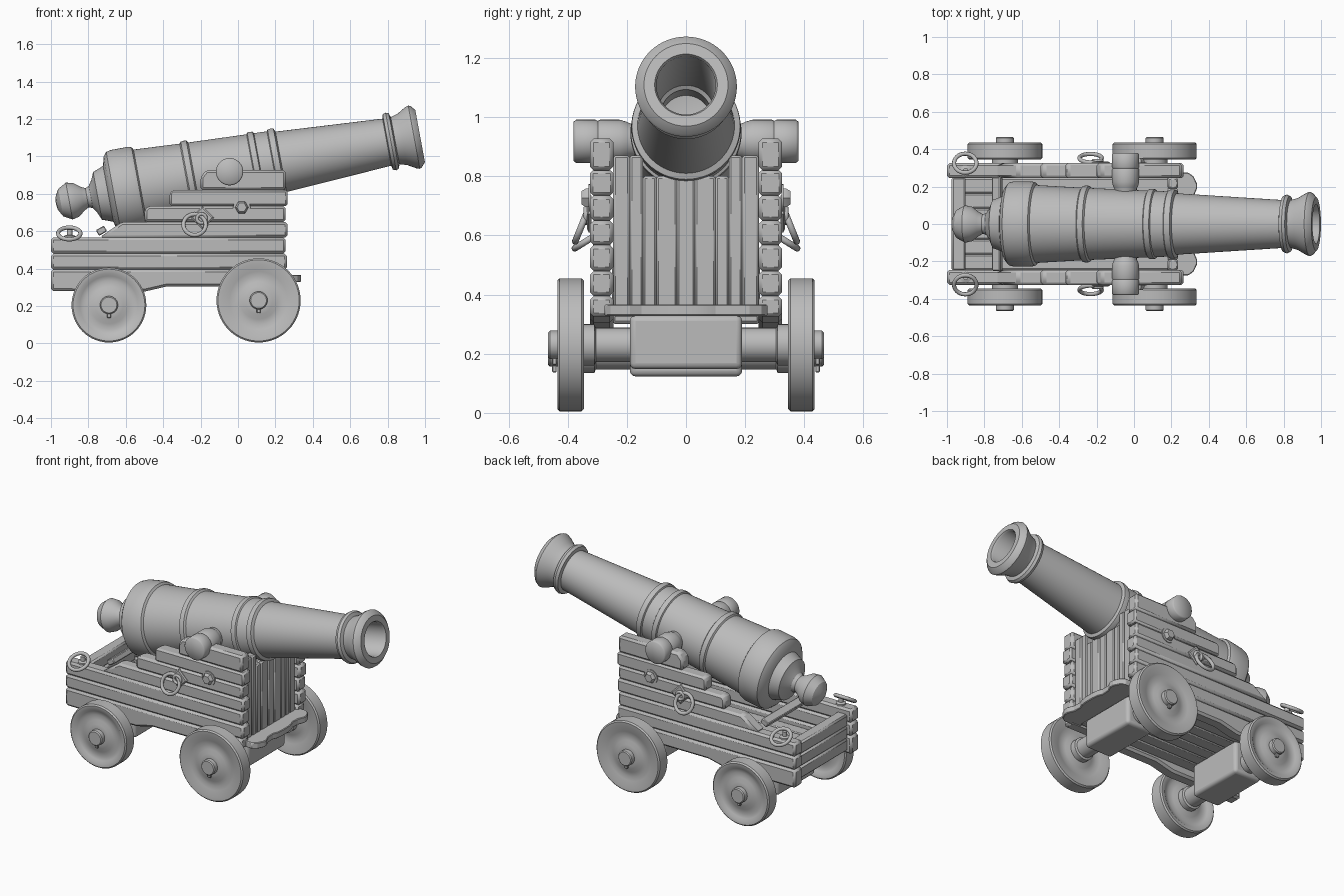
import bpy, bmesh, math
from mathutils import Matrix, Vector

if "Cube" in bpy.data.objects:
    bpy.data.objects.remove(bpy.data.objects["Cube"])

GREY = (0.5, 0.5, 0.5, 1)
mat = bpy.data.materials.new("plain grey")
mat.use_nodes = True
mat.diffuse_color = GREY
mat.node_tree.nodes["Principled BSDF"].inputs["Base Color"].default_value = GREY


def finish(name, bm, matrix=None, bevel=0, segments=1, angle=35):
    bmesh.ops.remove_doubles(bm, verts=bm.verts, dist=1e-5)
    bmesh.ops.recalc_face_normals(bm, faces=bm.faces)
    me = bpy.data.meshes.new(name)
    bm.to_mesh(me)
    bm.free()
    me.materials.append(mat)
    ob = bpy.data.objects.new(name, me)
    bpy.context.collection.objects.link(ob)
    if matrix:
        ob.matrix_world = matrix
    bpy.ops.object.select_all(action='DESELECT')
    ob.select_set(True)
    bpy.context.view_layer.objects.active = ob
    bpy.ops.object.shade_smooth_by_angle(angle=math.radians(angle))
    if bevel:
        m = ob.modifiers.new("edges", 'BEVEL')
        m.width, m.segments = bevel, segments
        m.limit_method = 'ANGLE'
    return ob


def lathe(name, profile, matrix, steps=48, angle=35):
    """Turn (radius, height) points about the local z axis."""
    bm = bmesh.new()
    vs = [bm.verts.new((r, 0, h)) for r, h in profile]
    es = [bm.edges.new(p) for p in zip(vs, vs[1:])]
    bmesh.ops.spin(bm, geom=vs + es, cent=(0, 0, 0), axis=(0, 0, 1),
                   angle=math.tau, steps=steps)
    return finish(name, bm, matrix, angle=angle)


def prism(name, pts, lo, hi, flat=False, bevel=0.0):
    """Extrude an x-z outline along y, or an x-y outline along z if flat."""
    bm = bmesh.new()
    f = bm.faces.new([bm.verts.new((a, b, lo) if flat else (a, lo, b)) for a, b in pts])
    g = bmesh.ops.extrude_face_region(bm, geom=[f])["geom"]
    d = Vector((0, 0, hi - lo) if flat else (0, hi - lo, 0))
    bmesh.ops.translate(bm, vec=d, verts=[v for v in g if isinstance(v, bmesh.types.BMVert)])
    return finish(name, bm, None, bevel, angle=20)


def box(name, x, y, z, bevel=0.006, segments=1):
    bm = bmesh.new()
    bmesh.ops.create_cube(bm, size=1)
    size = [b - a for a, b in (x, y, z)]
    mid = [(a + b) / 2 for a, b in (x, y, z)]
    bmesh.ops.scale(bm, vec=size, verts=bm.verts)
    return finish(name, bm, Matrix.Translation(mid), bevel, segments, 20)


def ring(name, centre, tilt, radius=0.06, thick=0.011):
    """Torus whose axis is y, tilted about x."""
    n = 12
    pts = [(radius + thick * math.cos(math.tau * i / n), thick * math.sin(math.tau * i / n))
           for i in range(n + 1)]
    return lathe(name, pts, Matrix.Translation(centre) @ Matrix.Rotation(tilt + math.pi / 2, 4, 'X'), 32, 60)


def along_y(x, z, side=1, y=0.0):
    return Matrix.Translation((x, y, z)) @ Matrix.Rotation(-side * math.pi / 2, 4, 'X')


# Barrel with knob, breech mouldings, rings, muzzle flare and bore
barrel = [(0, -.945), (.035, -.94), (.075, -.918), (.1, -.872), (.092, -.835), (.065, -.80),
          (.052, -.775), (.06, -.755), (.09, -.735), (.13, -.718), (.14, -.69), (.152, -.66),
          (.2, -.648), (.222, -.63), (.228, -.605), (.228, -.51), (.222, -.492), (.208, -.484),
          (.194, -.235), (.204, -.228), (.206, -.213), (.204, -.198), (.192, -.19),
          (.178, .125), (.186, .13), (.188, .145), (.186, .16), (.177, .165),
          (.174, .235), (.183, .24), (.185, .255), (.183, .272), (.164, .28),
          (.128, .855), (.15, .86), (.157, .877), (.15, .893), (.128, .9),
          (.14, .94), (.166, .985), (.172, 1.003), (.166, 1.015), (.142, 1.036),
          (.106, 1.036), (.1, 1.025), (.098, .5), (.085, .49), (.085, .38), (0, .36)]
lathe("barrel", barrel, Matrix.Translation((-.045, 0, .92)) @ Matrix.Rotation(math.radians(79.5), 4, 'Y'), 64, 30)

# Planks of each cheek, lowest first
planks = [
    [(-1, .28), (-.5, .277), (-.38, .305), (.05, .305), (.1, .325), (.25, .325), (.25, .395), (-1, .395)],
    [(-1, .395), (.262, .395), (.262, .48), (-1, .48)],
    [(-1, .48), (.255, .48), (.255, .567), (-1, .567)],
    [(-.74, .567), (.265, .567), (.265, .65), (-.62, .65)],
    [(-.5, .65), (.255, .65), (.255, .735), (-.48, .735), (-.5, .715)],
    [(-.365, .735), (.265, .735), (.265, .82), (-.35, .82), (-.365, .805)],
    [(-.2, .82), (.255, .82), (.255, .927), (-.17, .927), (-.2, .89)],
]

NUT = [(.036, 0), (.036, .014), (.026, .028), (0, .028)]
for s, side in ((1, "left"), (-1, "right")):
    for i, outline in enumerate(planks):
        prism(f"{side}_cheek_plank_{i + 1}", outline, s * .245, s * .325, bevel=.013)

    # Trunnion with shoulders
    lathe(f"{side}_trunnion", [(0, .05), (.06, .05), (.06, .19), (.066, .2), (.073, .225), (.073, .29),
          (.069, .298), (.073, .306), (.073, .372), (.066, .38), (0, .38)], along_y(-.045, .918, s), 40, 50)

    # Hexagonal bolt, diamond plate and hanging ring
    lathe(f"{side}_washer", [(.046, 0), (.046, .008), (0, .008)], along_y(.02, .727, s, s * .322), 24)
    lathe(f"{side}_hex_bolt", NUT, along_y(.02, .727, s, s * .325), 6)
    lathe(f"{side}_ring_plate", [(.062, 0), (.062, .009), (.052, .014), (0, .014)],
          along_y(-.19, .672, s, s * .32), 4)
    ring(f"{side}_side_eye", (-.195, s * .338, .668), 0, .024, .009)
    ring(f"{side}_side_ring", (-.232, s * .352, .635), s * math.radians(22))

    # Ring and eye on the rear top
    lathe(f"{side}_rear_bolt", [(.03, 0), (.03, .012), (.014, .018), (.014, .045), (0, .045)],
          Matrix.Translation((-.9, s * .285, .563)), 16)
    ring(f"{side}_rear_ring", (-.902, s * .325, .588), s * math.radians(58))

# Front panel of upright boards, lower under the barrel
edges = [-.246, -.19, -.145, -.1, -.03, .03, .1, .145, .19, .246]
for i, (a, b) in enumerate(zip(edges, edges[1:])):
    top = .87 if abs(a + b) > .3 else .80
    box(f"front_board_{i + 1}", (.18, .235), (a, b), (.33, top), .007)

# Scalloped front step
half = [(.18, .275), (.29, .275), (.318, .255), (.337, .215), (.337, .19), (.32, .15),
        (.318, .10), (.33, .07), (.335, .03)]
prism("front_step", half + [(x, -y) for x, y in reversed(half)], .328, .367, flat=True, bevel=.004)

# Floor boards, rear panel and breech rest
for i in range(6):
    y = -.246 + i * .082
    box(f"floor_board_{i + 1}", (-.95, .2), (y, y + .082), (.325, .365), .008)
for i in range(3):
    z = .30 + i * .078
    box(f"rear_board_{i + 1}", (-.975, -.9), (-.25, .25), (z, z + .078), .01)
rest = box("breech_rest", (-.755, -.705), (-.25, .25), (.585, .62), .005)
rest.rotation_euler.y = math.radians(-30)

# Axles and dished wheels
for end, x, z, radius, top in (("front", .11, .23, .225, .33), ("rear", -.69, .205, .2, .33)):
    box(f"{end}_axle_block", (x - .095, x + .095), (-.19, .19), (z - .082, top), .02, 3)
    for s, side in ((1, "left"), (-1, "right")):
        m = along_y(x, z, s)
        lathe(f"{end}_{side}_axle_end", [(0, .15), (.058, .15), (.058, .305), (.07, .31), (.07, .345),
              (.048, .35), (.048, .46), (.042, .466), (0, .466)], m, 32)
        box(f"{end}_{side}_axle_pin", (x - .01, x + .01),
            tuple(sorted((s * .437, s * .453))), (z - .068, z + .04), .003)
        outer = [(.05, .433), (.075, .43), (.1, .42), (.13, .416), (.155, .422),
                 (radius - .03, .433), (radius - .008, .435), (radius, .427)]
        inner = [(r, .78 - h) for r, h in reversed(outer)]
        lathe(f"{end}_{side}_wheel", [(0, .433)] + outer + inner + [(0, .347)], m, 56, 40)
